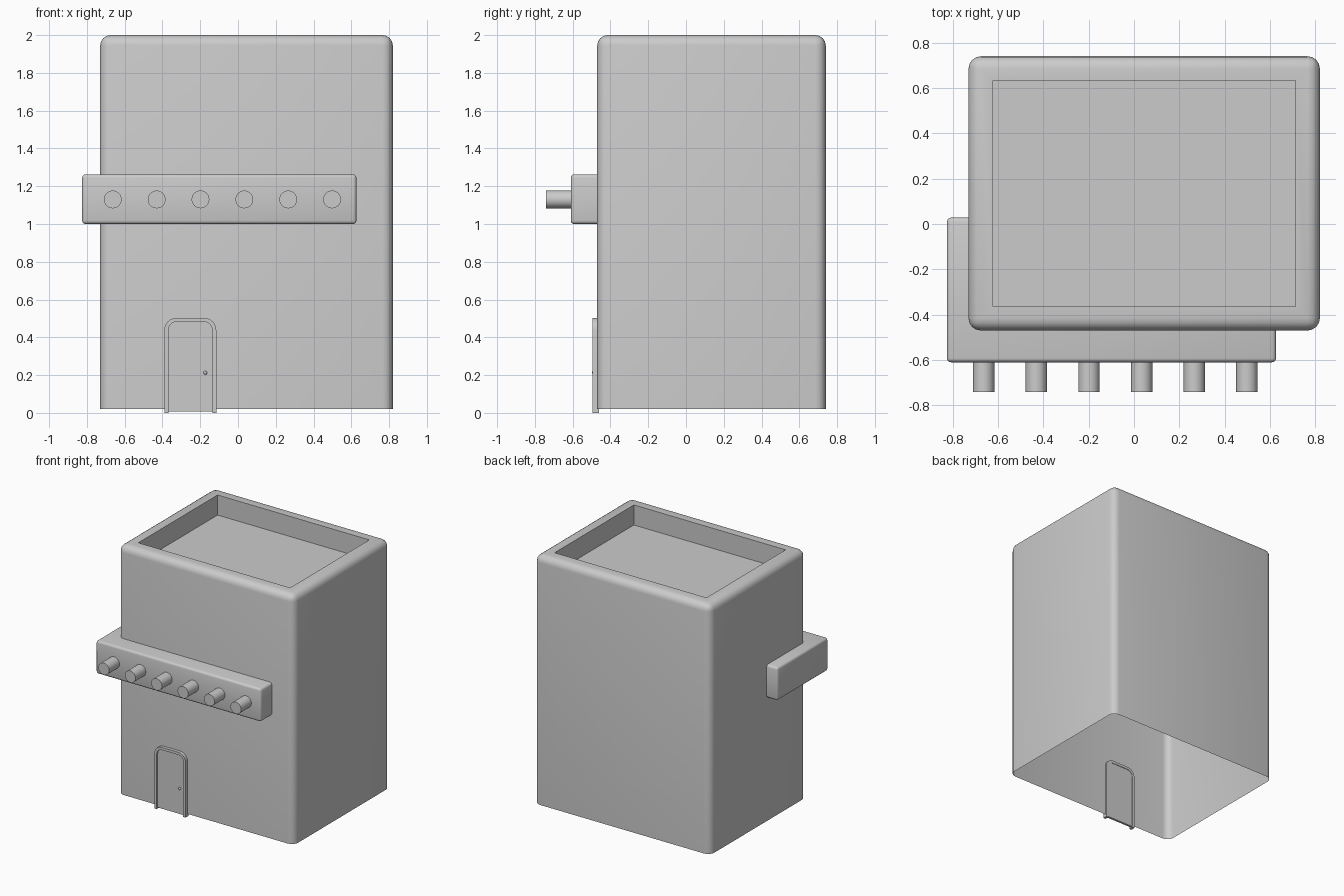
import bpy, bmesh
from math import sin, cos, pi, radians
from mathutils import Matrix

if "Cube" in bpy.data.objects:
    bpy.data.objects.remove(bpy.data.objects["Cube"])


def finish(bm, name, angle=35):
    bmesh.ops.recalc_face_normals(bm, faces=bm.faces)
    me = bpy.data.meshes.new(name)
    bm.to_mesh(me)
    bm.free()
    ob = bpy.data.objects.new(name, me)
    bpy.context.collection.objects.link(ob)
    bpy.ops.object.select_all(action='DESELECT')
    ob.select_set(True)
    bpy.context.view_layer.objects.active = ob
    bpy.ops.object.shade_smooth_by_angle(angle=radians(angle))
    return ob


def box(lo, hi):
    bm = bmesh.new()
    size = [b - a for a, b in zip(lo, hi)]
    mid = [(a + b) / 2 for a, b in zip(lo, hi)]
    bmesh.ops.create_cube(bm, size=1, matrix=Matrix.Translation(mid) @ Matrix.Diagonal((*size, 1)))
    return bm


def arch(x0, x1, z0, z1, r, n=6):
    """Door outline: up the left side, round the top corners, down the right."""
    pts = [(x0, z0)]
    for cx, start in ((x0 + r, pi), (x1 - r, pi / 2)):
        for i in range(n + 1):
            a = start - i * pi / 2 / n
            pts.append((cx + r * cos(a), z1 - r + r * sin(a)))
    return pts + [(x1, z0)]


def extrude_y(bm, depth):
    ext = bmesh.ops.extrude_face_region(bm, geom=bm.faces[:])
    verts = [g for g in ext['geom'] if isinstance(g, bmesh.types.BMVert)]
    bmesh.ops.translate(bm, verts=verts, vec=(0, depth, 0))


# Building shell: open underneath, rounded edges, sunken roof
bm = box((-0.73, -0.47, 0.02), (0.82, 0.74, 2.0))
bm.normal_update()
bmesh.ops.delete(bm, geom=[f for f in bm.faces if f.normal.z < -0.9], context='FACES_ONLY')
edges = [e for e in bm.edges if max(v.co.z for v in e.verts) > 1]
bmesh.ops.bevel(bm, geom=edges, offset=0.055, segments=4, profile=0.5, affect='EDGES')
bm.normal_update()
roof = max(bm.faces, key=lambda f: f.normal.z * f.calc_area())
bmesh.ops.inset_region(bm, faces=[roof], thickness=0.052, use_even_offset=True)
ext = bmesh.ops.extrude_face_region(bm, geom=[roof])
bmesh.ops.translate(bm, vec=(0, 0, -0.16),
                    verts=[g for g in ext['geom'] if isinstance(g, bmesh.types.BMVert)])
if roof.is_valid:
    bmesh.ops.delete(bm, geom=[roof], context='FACES_ONLY')
finish(bm, "building_shell")

# Corner ledge wrapping the front and left side
bm = box((-0.825, -0.61, 1.0), (0.627, 0.028, 1.263))
bmesh.ops.bevel(bm, geom=bm.edges[:], offset=0.018, segments=3, profile=0.5, affect='EDGES')
finish(bm, "ledge")

# Row of short pipes on the ledge
for i in range(6):
    bm = bmesh.new()
    m = Matrix.Translation((-0.663 + i * 0.2322, -0.665, 1.13)) @ Matrix.Rotation(pi / 2, 4, 'X')
    bmesh.ops.create_cone(bm, cap_ends=True, segments=32, radius1=0.047, radius2=0.047,
                          depth=0.15, matrix=m)
    finish(bm, f"pipe_{i + 1}")

# Door frame
bm = bmesh.new()
outer = [bm.verts.new((x, -0.495, z)) for x, z in arch(-0.39, -0.115, 0.0, 0.503, 0.065)]
inner = [bm.verts.new((x, -0.495, z)) for x, z in arch(-0.369, -0.136, 0.0, 0.482, 0.044)]
for i in range(len(outer) - 1):
    bm.faces.new((outer[i], outer[i + 1], inner[i + 1], inner[i]))
extrude_y(bm, 0.035)
finish(bm, "door_frame")

# Door panel
bm = bmesh.new()
bm.faces.new([bm.verts.new((x, -0.482, z)) for x, z in arch(-0.371, -0.134, 0.008, 0.484, 0.046)])
extrude_y(bm, 0.018)
finish(bm, "door_panel")

# Door knob
bm = bmesh.new()
bmesh.ops.create_uvsphere(bm, u_segments=16, v_segments=8, radius=0.01,
                          matrix=Matrix.Translation((-0.173, -0.488, 0.213)))
finish(bm, "door_knob", 60)
